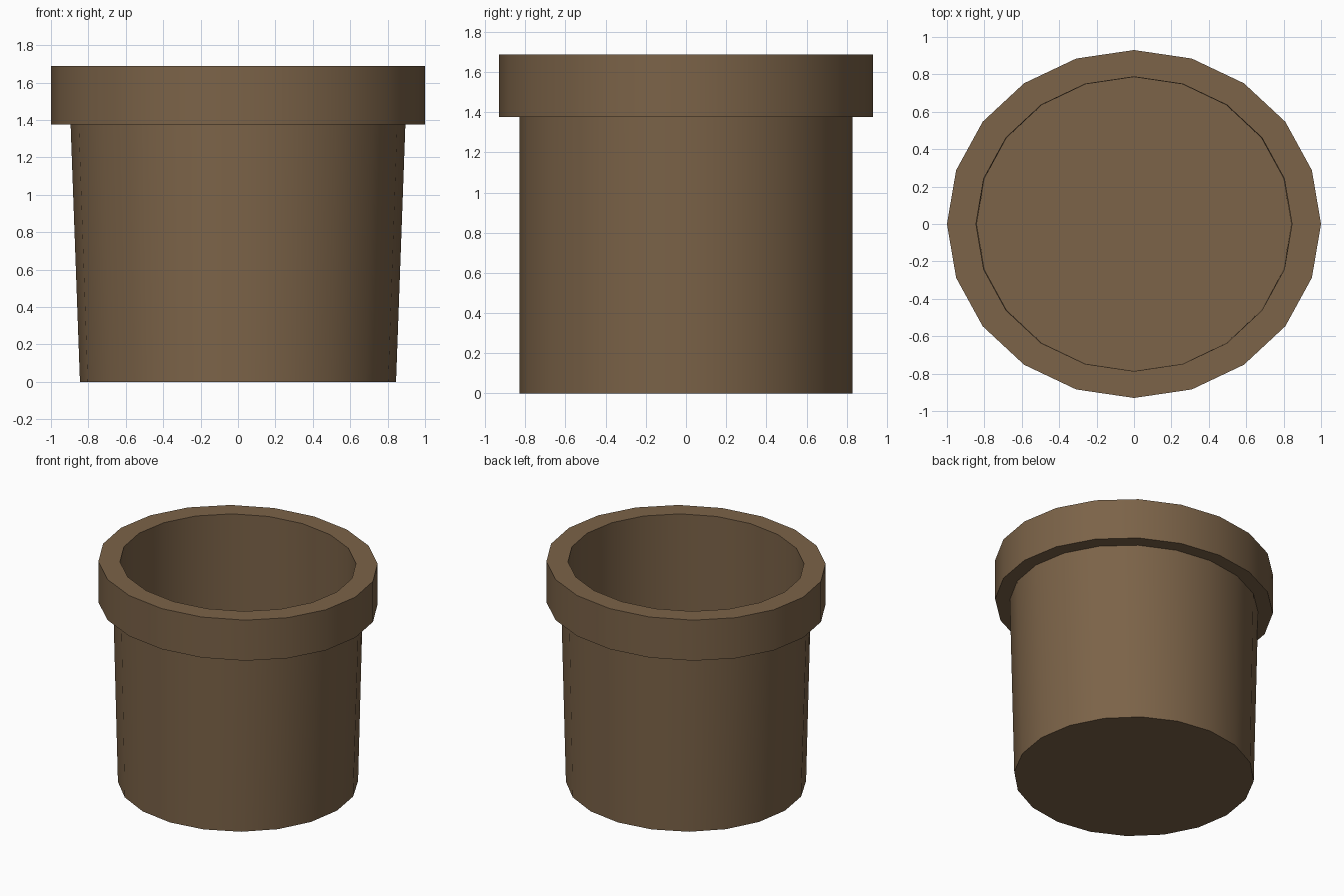
import bpy, bmesh
from math import cos, sin, pi, radians

if "Cube" in bpy.data.objects:
    bpy.data.objects.remove(bpy.data.objects["Cube"])

SIDES = 20
# Elliptical rings (x radius, y radius, height), from base up over the rim and down inside
RINGS = [
    (0.845, 0.83, 0.0),    # base
    (0.895, 0.83, 1.375),  # top of tapered wall
    (1.0, 0.93, 1.375),    # rim underside
    (1.0, 0.93, 1.688),    # rim top, outer
    (0.845, 0.787, 1.688), # rim top, inner
    (0.84, 0.785, 0.05),   # inner floor
]

# Pot: skin the rings, cap base and inner floor
bm = bmesh.new()
loops = [[bm.verts.new((rx * cos(2 * pi * i / SIDES), ry * sin(2 * pi * i / SIDES), z))
          for i in range(SIDES)] for rx, ry, z in RINGS]
for low, high in zip(loops, loops[1:]):
    for i in range(SIDES):
        j = (i + 1) % SIDES
        bm.faces.new((low[i], low[j], high[j], high[i]))
bm.faces.new(loops[0][::-1])
bm.faces.new(loops[-1])
bmesh.ops.recalc_face_normals(bm, faces=bm.faces[:])
mesh = bpy.data.meshes.new("pot")
bm.to_mesh(mesh)
bm.free()
pot = bpy.data.objects.new("pot", mesh)
bpy.context.collection.objects.link(pot)

# Brown clay colour
clay = bpy.data.materials.new("brown_clay")
clay.diffuse_color = (0.20, 0.125, 0.065, 1)
clay.use_nodes = True
clay.node_tree.nodes["Principled BSDF"].inputs["Base Color"].default_value = clay.diffuse_color
mesh.materials.append(clay)

# Smooth walls, sharp rim edges
bpy.context.view_layer.objects.active = pot
pot.select_set(True)
bpy.ops.object.shade_smooth_by_angle(angle=radians(30))
